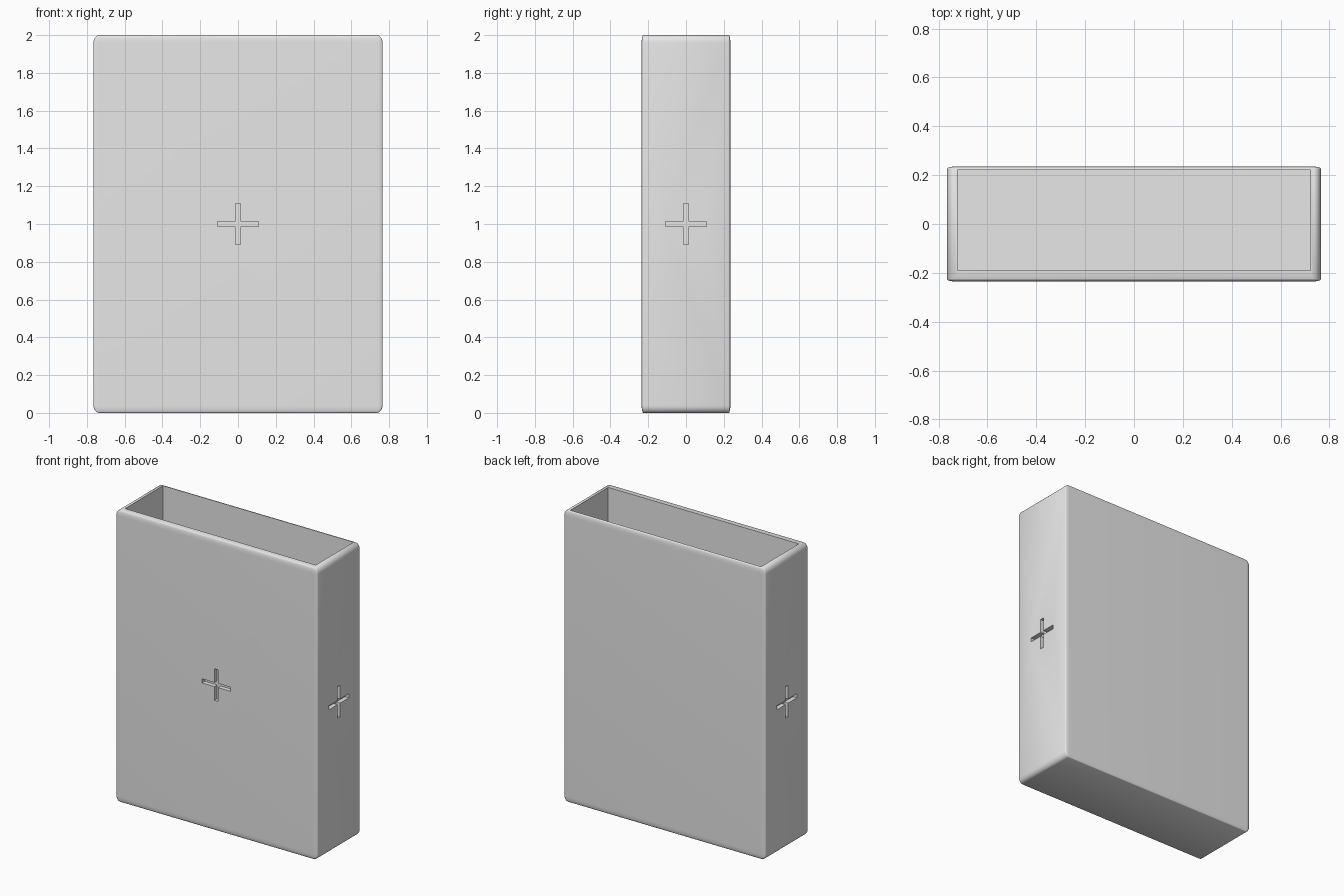
import bpy, math

if "Cube" in bpy.data.objects:
    bpy.data.objects.remove(bpy.data.objects["Cube"])

W, D, H = 1.53, 0.47, 2.0      # outer size

gray = bpy.data.materials.new("gray")
gray.diffuse_color = (0.8, 0.8, 0.8, 1)
gray.use_nodes = True
gray.node_tree.nodes["Principled BSDF"].inputs["Base Color"].default_value = gray.diffuse_color


def box(name, size, loc):
    bpy.ops.mesh.primitive_cube_add(size=1, location=loc)
    ob = bpy.context.object
    ob.name = name
    ob.scale = size
    ob.data.materials.append(gray)
    return ob


def apply_modifier(ob, mod):
    bpy.context.view_layer.objects.active = ob
    bpy.ops.object.modifier_apply(modifier=mod.name)


# Rounded shell: bevel before scaling, so the rounding follows each side's length
shell = box("open_box", (W, D, H), (0, 0, H / 2))
bevel = shell.modifiers.new("rounding", 'BEVEL')
bevel.width = 0.02
bevel.segments = 6
apply_modifier(shell, bevel)
bpy.ops.object.transform_apply(location=False, rotation=False, scale=True)


def cut(cutter):
    mod = shell.modifiers.new("cut", 'BOOLEAN')
    mod.operation = 'DIFFERENCE'
    mod.solver = 'EXACT'
    mod.object = cutter
    apply_modifier(shell, mod)
    bpy.data.objects.remove(cutter, do_unlink=True)


# Cavity, open at the top, with a thinner back wall
cut(box("cavity_cutter", (1.446, 0.41, 2.05), (0, 0.015, 0.05 + 1.025)))

# Engraved plus marks on the front and both sides
ARM, BAR, DEPTH = 0.216, 0.028, 0.03
for a, b in ((ARM, BAR), (BAR, ARM)):
    cut(box("front_mark_cutter", (a, 2 * DEPTH, b), (0, -D / 2, H / 2)))
    for s in (-1, 1):
        cut(box("side_mark_cutter", (2 * DEPTH, a, b), (s * W / 2, 0, H / 2)))

# Smooth rounding, crisp cut edges
bpy.ops.object.select_all(action='DESELECT')
shell.select_set(True)
bpy.context.view_layer.objects.active = shell
bpy.ops.object.shade_smooth_by_angle(angle=math.radians(35))
